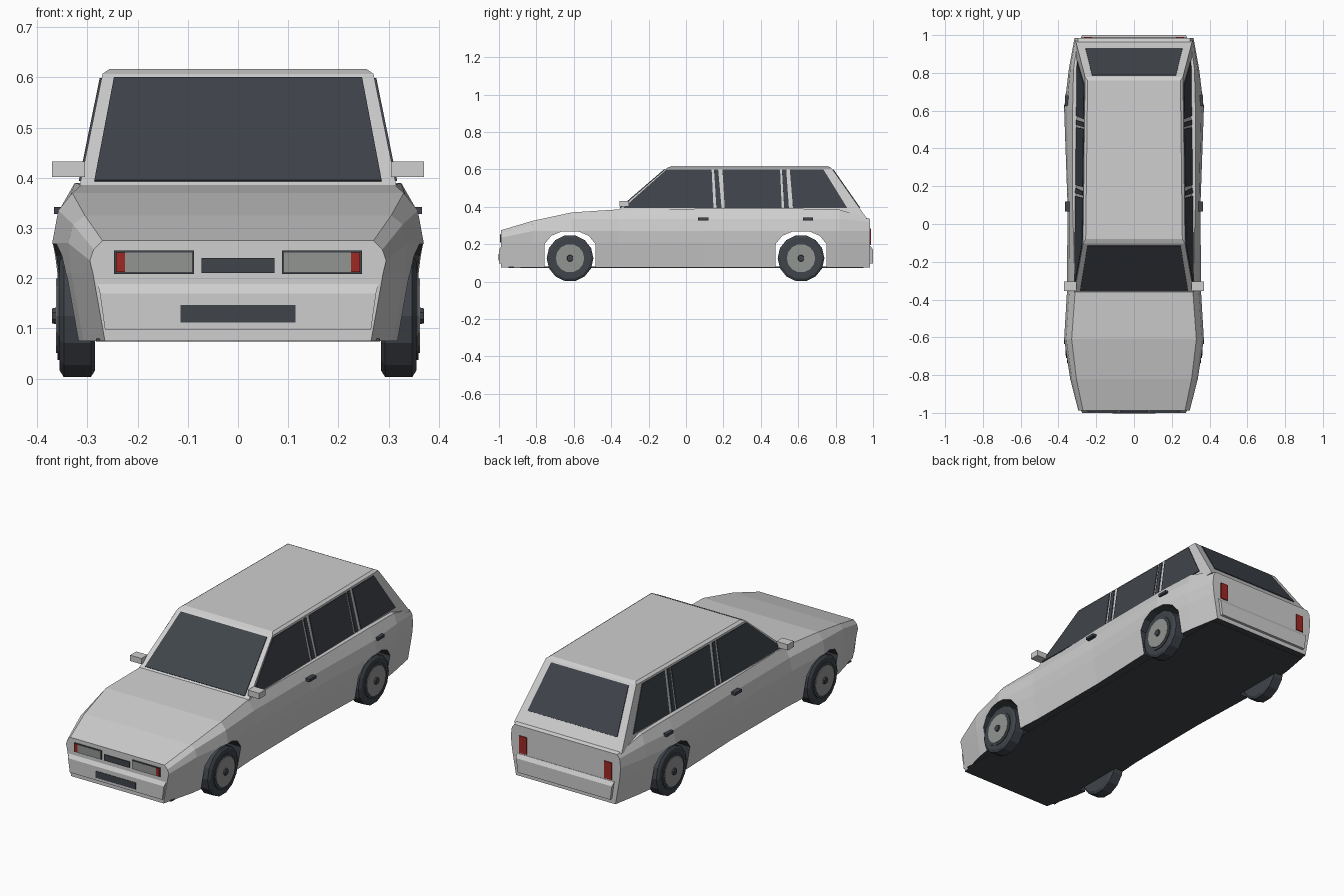
import bpy, bmesh, math
from mathutils import Vector

cube = bpy.data.objects.get("Cube")
if cube:
    bpy.data.objects.remove(cube, do_unlink=True)


def material(name, r, g, b):
    m = bpy.data.materials.new(name)
    m.use_nodes = True
    m.diffuse_color = (r, g, b, 1)
    m.node_tree.nodes["Principled BSDF"].inputs["Base Color"].default_value = (r, g, b, 1)
    return m


paint = material("light_grey_paint", .62, .62, .62)
dark = material("dark_glass_and_rubber", .05, .058, .07)
metal = material("mid_grey", .29, .30, .29)
red = material("red_lens", .34, .022, .018)


def loft(name, rings, *mats):
    """Skin a list of equal point rings and cap both ends."""
    bm = bmesh.new()
    loops = [[bm.verts.new(p) for p in ring] for ring in rings]
    n = len(loops[0])
    for a, b in zip(loops, loops[1:]):
        for i in range(n):
            j = (i + 1) % n
            bm.faces.new((a[i], a[j], b[j], b[i]))
    bm.faces.new(loops[0])
    bm.faces.new(loops[-1])
    bmesh.ops.recalc_face_normals(bm, faces=bm.faces)
    me = bpy.data.meshes.new(name)
    bm.to_mesh(me)
    bm.free()
    ob = bpy.data.objects.new(name, me)
    bpy.context.collection.objects.link(ob)
    for m in mats:
        me.materials.append(m)
    return ob


def rect(x0, x1, y0, y1, z):
    return [(x0, y0, z), (x1, y0, z), (x1, y1, z), (x0, y1, z)]


def box(name, x0, x1, y0, y1, z0, z1, mat):
    return loft(name, [rect(x0, x1, y0, y1, z0), rect(x0, x1, y0, y1, z1)], mat)


def plate(name, corners, mat, half=.004):
    """Thin slab centred on the plane of its corners."""
    c = [Vector(p) for p in corners]
    n = (c[1] - c[0]).cross(c[2] - c[0]).normalized() * half
    return loft(name, [[p - n for p in c], [p + n for p in c]], mat)


# Lower body: (y, widest half width, top half width, top height)
SECTIONS = [(-.988, .295, .27, .275), (-.82, .338, .305, .325),
            (-.61, .37, .33, .37), (-.36, .355, .312, .386),
            (.1, .352, .325, .39), (.61, .37, .325, .39),
            (.82, .345, .32, .385), (.985, .315, .295, .335)]


def section(y, wide, top, zt):
    shoulder = min(.335, zt - .018)
    half = [(wide - .03, .075), (wide - .006, .21), (wide, min(.27, zt - .04)),
            (top + (wide - top) * .7, shoulder), (top, zt)]
    return [(x, y, z) for x, z in half] + [(-x, y, z) for x, z in reversed(half)]


body = loft("lower_body", [section(*s) for s in SECTIONS], paint, dark)
for f in body.data.polygons:
    f.material_index = 1 if f.normal.z < -.9 else 0

# Wheel arches cut through the body
AXLES = {"front": -.62, "rear": .615}
ARCH = [(.137, .02), (.137, .2), (.1, .245), (.045, .268)]
outline = ARCH + [(-y, z) for y, z in reversed(ARCH)]
bpy.context.view_layer.objects.active = body
for end, yc in AXLES.items():
    cutter = loft("arch_cutter", [[(x, yc + y, z) for y, z in outline] for x in (-.5, .5)],
                  paint, dark)
    cutter.hide_render = True
    for f in cutter.data.polygons:
        f.material_index = 1
    mod = body.modifiers.new("arch", 'BOOLEAN')
    mod.operation, mod.solver, mod.object = 'DIFFERENCE', 'EXACT', cutter
    bpy.ops.object.modifier_apply(modifier=mod.name)
    bpy.data.objects.remove(cutter, do_unlink=True)
box("floor", -.283, .283, -.95, .95, .074, .08, dark)


# Cabin: sloping planes shared by the shell and its windows
def side_x(y, z):
    return .268 + (.61 - z) * .19 - .012 * y


def screen_y(z):
    return -.10 - (.61 - z) * 1.16


def tail_y(z):
    return .78 + (.605 - z) * .7


def cabin_ring(z, inset=0):
    a, b = screen_y(z) + inset, tail_y(z) - inset
    pts = [(side_x(a, z) - inset, a, z), (side_x(b, z) - inset, b, z)]
    return pts + [(-x, y, z) for x, y, z in reversed(pts)]


loft("cabin", [cabin_ring(.335), cabin_ring(.607), cabin_ring(.617, .012)], paint)

# Windscreen and tailgate glass
LOW, HIGH = .393, .598
for name, at, wl, wh in (("windscreen", screen_y, .286, .247),
                         ("rear_window", tail_y, .257, .222)):
    plate(name, [(-wl, at(LOW), LOW), (wl, at(LOW), LOW),
                 (wh, at(HIGH), HIGH), (-wh, at(HIGH), HIGH)], dark)

# Side glass: lower start, lower end, upper start, upper end
WINDOWS = {"front_side_window": (-.335, .147, -.105, .137),
           "front_pillar_strip": (.163, .19, .15, .172),
           "middle_side_window": (.207, .512, .195, .503),
           "rear_pillar_strip": (.525, .55, .513, .536),
           "rear_side_window": (.572, .862, .555, .735)}
for s, hand in ((1, "left"), (-1, "right")):
    for name, (a, b, c, d) in WINDOWS.items():
        corners = [(a, LOW), (b, LOW), (d, HIGH), (c, HIGH)]
        plate(f"{hand}_{name}", [(s * side_x(y, z), y, z) for y, z in corners], dark)

    # Mirrors and door handles
    box(f"{hand}_mirror", s * .305, s * .37, -.355, -.305, .402, .432, paint)
    for door, y in (("front", .092), ("rear", .652)):
        box(f"{hand}_{door}_handle", s * .33, s * .366, y - .027, y + .027, .328, .342, dark)

    # Headlamps, indicators and tail lamps
    for name, x0, x1, z0, z1, depth, mat in (
            ("headlamp_frame", .088, .247, .208, .255, .004, dark),
            ("headlamp_lens", .092, .225, .212, .251, .006, metal),
            ("indicator", .225, .243, .212, .251, .007, red)):
        box(f"{hand}_{name}", s * x0, s * x1, -.988 - depth, -.986, z0, z1, mat)
    box(f"{hand}_tail_lamp", s * .222, s * .265, .983, .99, .197, .285, red)

    # Wheels: tyre, rim and hub turned around the axle
    for end, yc in AXLES.items():
        for part, mat, sides, profile in (
                ("tyre", dark, 14, [(.285, .112), (.293, .125), (.347, .125), (.355, .112)]),
                ("rim_ring", dark, 14, [(.35, .09), (.359, .09)]),
                ("rim", metal, 14, [(.35, .076), (.362, .076)]),
                ("hub", dark, 8, [(.355, .02), (.37, .016)])):
            angles = [2 * math.pi * (i + .5) / sides for i in range(sides)]
            loft(f"{hand}_{end}_{part}",
                 [[(s * x, yc + r * math.sin(t), .125 + r * math.cos(t)) for t in angles]
                  for x, r in profile], mat)

# Bumpers with a sloping upper lip
for name, s in (("front_bumper", -1), ("rear_bumper", 1)):
    loft(name, [rect(-w, w, s * .97, s * y, z) for w, y, z in
                ((.265, .999, .098), (.275, 1.0, .17), (.28, .987, .19))], paint)

# Grille and lower intake
box("grille", -.073, .073, -.994, -.986, .21, .24, dark)
box("lower_intake", -.115, .115, -1.002, -.995, .112, .147, dark)
